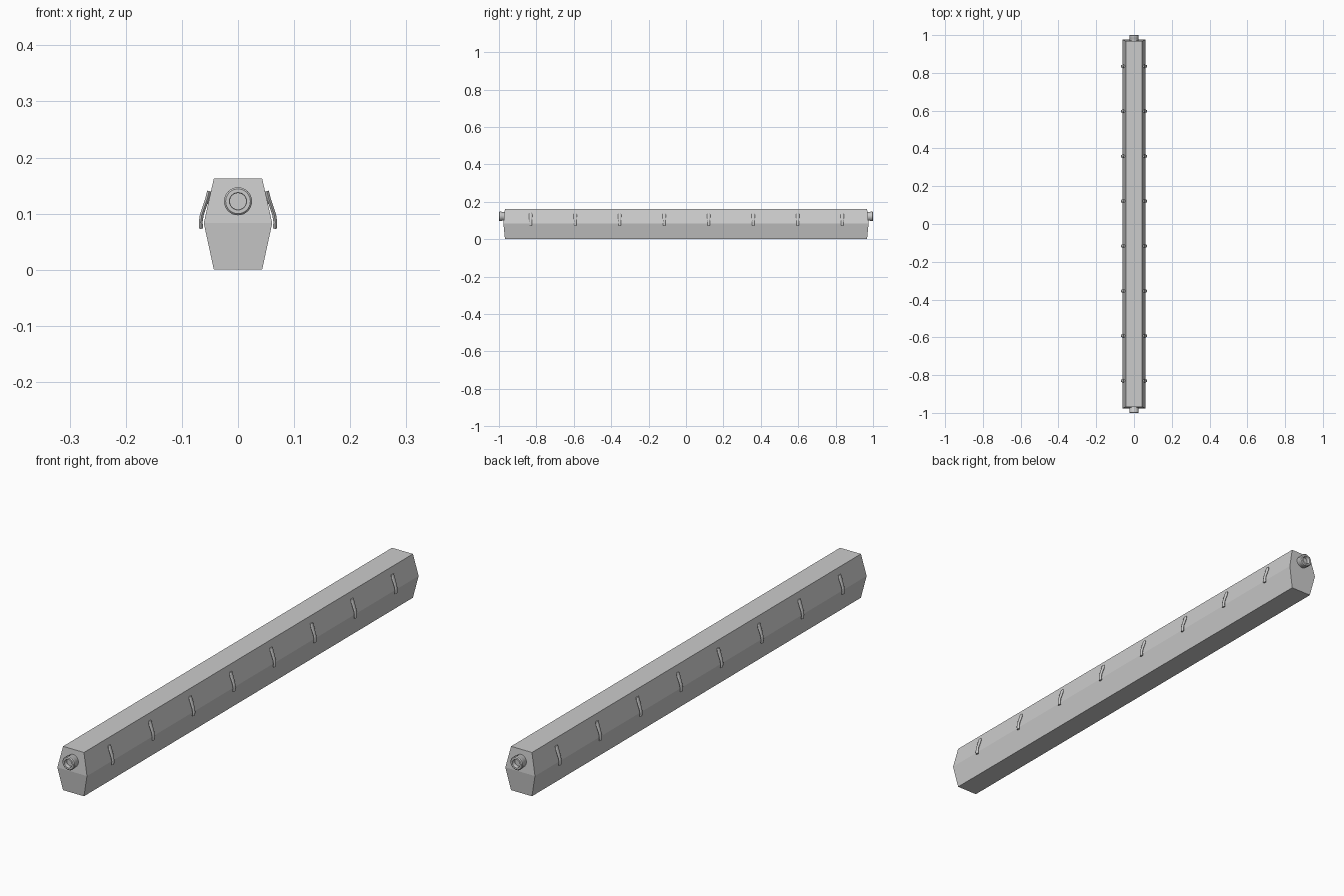
import bpy, bmesh, math
from mathutils import Vector

cube = bpy.data.objects.get("Cube")
if cube:
    bpy.data.objects.remove(cube)

grey = bpy.data.materials.new("light grey")
grey.use_nodes = True
tone = (0.6, 0.6, 0.6, 1)
grey.diffuse_color = tone
grey.node_tree.nodes["Principled BSDF"].inputs["Base Color"].default_value = tone


def finish(name, bm, smooth=False):
    bmesh.ops.recalc_face_normals(bm, faces=bm.faces)
    mesh = bpy.data.meshes.new(name)
    bm.to_mesh(mesh)
    bm.free()
    obj = bpy.data.objects.new(name, mesh)
    bpy.context.collection.objects.link(obj)
    mesh.materials.append(grey)
    if smooth:
        bpy.ops.object.select_all(action="DESELECT")
        obj.select_set(True)
        bpy.context.view_layer.objects.active = obj
        bpy.ops.object.shade_smooth_by_angle(angle=math.radians(40))
    return obj


def loft(bm, rings):
    """Join equal rings of points and cap both ends."""
    loops = [[bm.verts.new(p) for p in ring] for ring in rings]
    n = len(loops[0])
    for a, b in zip(loops, loops[1:]):
        for i in range(n):
            j = (i + 1) % n
            bm.faces.new((a[i], a[j], b[j], b[i]))
    bm.faces.new(loops[0])
    bm.faces.new(loops[-1])


# Six-sided casing: ends lean outwards to the middle edge
levels = [(0.043, 0.968, 0), (0.061, 0.976, 0.083), (0.043, 0.968, 0.163)]
bm = bmesh.new()
loft(bm, [[(-w, -l, z), (w, -l, z), (w, l, z), (-w, l, z)] for w, l, z in levels])
finish("casing", bm)

# Round socket with a recessed bore at each end
socket_profile = [(0.023, 0.955), (0.023, 0.984), (0.025, 0.987), (0.025, 0.997),
                  (0.022, 1.0), (0.0155, 1.0), (0.0145, 0.998), (0.0145, 0.986)]
SEGMENTS = 32
for side, label in ((-1, "front"), (1, "back")):
    bm = bmesh.new()
    loft(bm, [[(r * math.cos(math.tau * i / SEGMENTS), side * y,
                0.122 + r * math.sin(math.tau * i / SEGMENTS))
               for i in range(SEGMENTS)] for r, y in socket_profile])
    finish(label + "_socket", bm, True)

# Curved clips: flattened rounded section swept down the flank (x, z, half width)
clip_path = [(0.0515, 0.140, 0.007), (0.0545, 0.128, 0.009), (0.0595, 0.113, 0.008),
             (0.0645, 0.098, 0.007), (0.0665, 0.085, 0.007), (0.0655, 0.073, 0.007)]
points = [Vector((x, 0, z)) for x, z, w in clip_path]
for side, label in ((-1, "right"), (1, "left")):
    for k in range(8):
        y0 = 0.0025 + (k - 3.5) * 0.238
        rings = []
        for i, p in enumerate(points):
            t = (points[min(i + 1, len(points) - 1)] - points[max(i - 1, 0)]).normalized()
            out = Vector((-t.z, 0, t.x))
            ring = []
            for s in range(10):
                a = math.tau * s / 10
                q = p + out * 0.0036 * math.sin(a)
                ring.append((side * q.x, y0 + clip_path[i][2] * math.cos(a), q.z))
            rings.append(ring)
        bm = bmesh.new()
        loft(bm, rings)
        # Pin that fixes the clip to the casing
        loft(bm, [[(side * x, y0 + 0.004 * math.cos(math.tau * s / 8),
                    0.121 + 0.004 * math.sin(math.tau * s / 8))
                   for s in range(8)] for x in (0.045, 0.057)])
        finish(f"{label}_clip_{k + 1}", bm, True)
